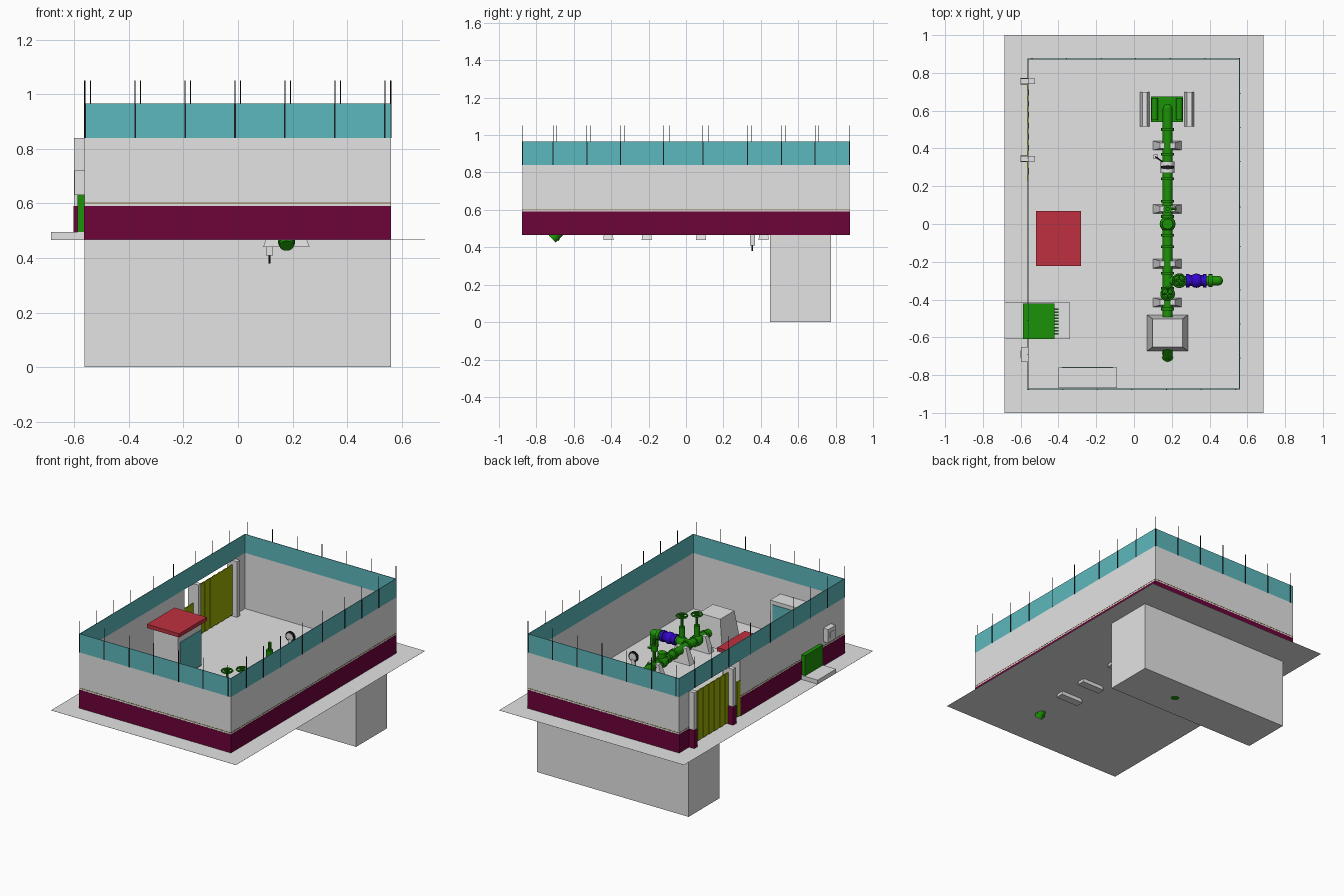
import bpy, bmesh
from mathutils import Vector

cube = bpy.data.objects.get("Cube")
if cube:
    bpy.data.objects.remove(cube, do_unlink=True)


def material(name, *rgb):
    m = bpy.data.materials.new(name)
    m.use_nodes = True
    m.diffuse_color = (*rgb, 1)
    bsdf = next(n for n in m.node_tree.nodes if n.type == 'BSDF_PRINCIPLED')
    bsdf.inputs["Base Color"].default_value = (*rgb, 1)
    return m


GREY = material("concrete grey", .77, .77, .77)
TEAL = material("teal panel", .108, .48, .51)
MAROON = material("maroon paint", .155, .001, .042)
GREEN = material("pipe green", .012, .29, .002)
RED = material("roof red", .52, .03, .05)
BLUE = material("valve blue", .035, .002, .6)
OLIVE = material("gate olive", .33, .42, .001)
DARK = material("dark metal", .012, .012, .016)
BROWN = material("stripe brown", .25, .15, .03)


def finish(bm, name, mat, smooth=False):
    bmesh.ops.recalc_face_normals(bm, faces=bm.faces)
    me = bpy.data.meshes.new(name)
    bm.to_mesh(me)
    bm.free()
    me.materials.append(mat)
    ob = bpy.data.objects.new(name, me)
    bpy.context.scene.collection.objects.link(ob)
    if smooth:
        bpy.ops.object.select_all(action='DESELECT')
        ob.select_set(True)
        bpy.context.view_layer.objects.active = ob
        bpy.ops.object.shade_smooth_by_angle()
    return ob


def box(name, mat, x, y, z, taper=(0, 0)):
    """Box from ranges; taper pulls the top edges inward."""
    bm = bmesh.new()
    bmesh.ops.create_cube(bm, size=1)
    for v in bm.verts:
        sx, sy, top = v.co.x * 2, v.co.y * 2, v.co.z > 0
        v.co = ((x[0] + x[1]) / 2 + sx * ((x[1] - x[0]) / 2 - top * taper[0]),
                (y[0] + y[1]) / 2 + sy * ((y[1] - y[0]) / 2 - top * taper[1]),
                z[1] if top else z[0])
    return finish(bm, name, mat)


def tube(name, mat, a, b, r, sides=16):
    a, b = Vector(a), Vector(b)
    bm = bmesh.new()
    bmesh.ops.create_cone(bm, cap_ends=True, segments=sides, radius1=r, radius2=r, depth=(b - a).length)
    rot = Vector((0, 0, 1)).rotation_difference(b - a).to_matrix().to_4x4()
    bmesh.ops.transform(bm, matrix=rot, verts=bm.verts)
    bmesh.ops.translate(bm, vec=(a + b) / 2, verts=bm.verts)
    return finish(bm, name, mat, True)


def ball(name, mat, c, r):
    bm = bmesh.new()
    bmesh.ops.create_uvsphere(bm, u_segments=16, v_segments=10, radius=r)
    bmesh.ops.translate(bm, vec=c, verts=bm.verts)
    return finish(bm, name, mat, True)


def pipe_run(name, mat, points, r):
    for i, (a, b) in enumerate(zip(points, points[1:])):
        tube(name, mat, a, b, r)
        if i:
            ball(name + "_elbow", mat, a, r)


def hand_wheel(name, mat, x, y, z, r):
    bpy.ops.mesh.primitive_torus_add(location=(x, y, z), major_radius=r, minor_radius=.006,
                                     major_segments=20, minor_segments=6)
    ob = bpy.context.object
    ob.name = name
    ob.data.materials.append(mat)
    for dx, dy in ((r, 0), (0, r)):
        tube(name + "_spoke", mat, (x - dx, y - dy, z), (x + dx, y + dy, z), .005, 6)


G, STRIPE, TOP, FENCE, TIP = .467, .59, .84, .965, 1.05
X0, X1, Y = -.562, .56, .875

# Ground slab and pit below it
box("ground_slab", GREY, (-.685, .685), (-1, 1), (G - .0006, G))
box("pit", GREY, (X0, X1), (.45, .775), (.001, G - .0006))

# Perimeter walls: grey core, maroon skirting and thin stripe on the outside
T = .004
runs = [("front", (X0, X1), (-Y, -Y + T), (0, -1)),
        ("back", (X0, X1), (Y - T, Y), (0, 1)),
        ("right", (X1 - T, X1), (-Y, Y), (1, 0)),
        ("left", (X0, X0 + T), (-Y, .23), (-1, 0)),
        ("left_end", (X0, X0 + T), (.765, Y), (-1, 0))]
for name, xr, yr, (nx, ny) in runs:
    box(name + "_wall", GREY, xr, yr, (G, TOP))

    def skin(label, mat, z, d):
        px = xr if not nx else sorted((xr[nx > 0], xr[nx > 0] + nx * d))
        py = yr if not ny else sorted((yr[ny > 0], yr[ny > 0] + ny * d))
        box(name + label, mat, px, py, z)
    skin("_skirting", MAROON, (G, STRIPE), .0012)
    skin("_stripe", BROWN, (.599, .603), .001)

# Teal fence above the walls
box("front_fence", TEAL, (X0, X1), (-Y, -Y + T), (TOP, FENCE))
box("back_fence", TEAL, (X0, X1), (Y - T, Y), (TOP, FENCE))
box("left_fence", TEAL, (X0, X0 + T), (-Y, Y), (TOP, FENCE))
box("right_fence", TEAL, (X1 - T, X1), (-Y, Y), (TOP, FENCE))


def post(x, y):
    """Slim post with a finer tip above the fence."""
    for r, z in ((.0028, (TOP, FENCE)), (.0014, (FENCE, TIP))):
        box("fence_post", DARK, (x - r, x + r), (y - r, y + r), z)


for i in range(7):
    post(-.56 + i * .183, -Y)
    post(.558 - i * .183, Y)
for y in (-.71, -.53, -.35, -.12, .09, .33, .51, .69):
    post(X1, y)
    post(X0, -y)

# Gates on the left side
for y in (.345, .755):
    box("gate_pillar", GREY, (-.6, -.525), (y - .015, y + .015), (G, TOP))
    box("gate_pillar_base", MAROON, (-.602, X0), (y - .017, y + .017), (G, STRIPE))


def corrugated(name, y0, y1, top):
    n = round((y1 - y0) / .03)
    step = (y1 - y0) / n
    for i in range(n):
        d = .003 * (i % 2)
        box(name, OLIVE, (-.566 + d, -.56 + d), (y0 + i * step, y0 + (i + 1) * step), (.475, top))


corrugated("main_gate", .36, .74, .81)
corrugated("side_gate", .23, .33, .71)

# Guard house with red roof and glazed side
box("house_walls", GREY, (-.49, -.305), (-.2, .05), (G, .765))
box("house_roof", RED, (-.52, -.28), (-.222, .07), (.765, .79))
box("house_glazing", TEAL, (-.306, -.3), (-.18, .045), (.475, .71))

# Kiosk against the front wall
box("kiosk", GREY, (-.4, -.09), (-.868, -.76), (G, .74))
box("kiosk_window", TEAL, (-.38, -.11), (-.762, -.756), (.5, .715))

# Transformer cabinet through the left wall, with cooling fins
box("cabinet_base", GREY, (-.685, -.34), (-.61, -.415), (G, .495))
box("cabinet", GREEN, (-.588, -.42), (-.61, -.42), (.495, .63))
for i in range(9):
    y = -.58 + i * .016
    box("cooling_fin", GREEN, (-.42, -.4), (y - .004, y + .004), (.51, .615))
box("meter_box", GREY, (-.598, X0), (-.73, -.65), (.63, .72))
box("meter_cover", GREY, (-.601, -.598), (-.71, -.67), (.655, .695))

# Main pipe, its supports and anchor block
PX, PZ, R = .178, .55, .026
pipe_run("main_pipe", GREEN, [(PX, -.715, .445), (PX, -.61, PZ), (PX, .61, PZ), (PX, .61, 0)], R)
tube("inlet_flange", GREEN, (PX, -.697, .463), (PX, -.705, .455), .031)
box("anchor_block", GREY, (.07, .285), (-.672, -.482), (G, .66), (.028, .02))
for y in (.415, .08, -.21, -.415):
    box("pipe_support", GREY, (.092, .262), (y - .027, y + .027), (.44, .57), (.045, .012))
for y in (.5, .37, .24, .12, .04, -.06, -.12, -.26, -.34, -.45):
    tube("pipe_flange", GREEN, (PX, y - .007, PZ), (PX, y + .007, PZ), .034)

# Branch with blue valve
BY = -.3
pipe_run("branch_pipe", GREEN, [(PX, BY, PZ), (.445, BY, PZ), (.445, BY, G)], R)
tube("branch_flange", GREEN, (.395, BY, PZ), (.415, BY, PZ), .034)
tube("blue_valve", BLUE, (.275, BY, PZ), (.385, BY, PZ), .029)
ball("blue_valve_body", BLUE, (.33, BY, PZ), .038)
for x in (.285, .375):
    tube("blue_flange", BLUE, (x - .009, BY, PZ), (x + .009, BY, PZ), .036)

# Gate valves with hand wheels
for x, y in ((PX, -.37), (.24, BY)):
    ball("valve_body", GREEN, (x, y, PZ), .037)
    tube("valve_bonnet", GREEN, (x, y, PZ), (x, y, .65), .019)
    tube("valve_stem", GREEN, (x, y, .6), (x, y, .735), .008, 8)
    hand_wheel("valve_wheel", GREEN, x, y, .722, .033)

# Check valve and slim air vent
ball("check_valve", GREEN, (PX, 0, PZ), .042)
tube("check_valve_cap", GREEN, (PX, 0, PZ), (PX, 0, .61), .028)
tube("air_vent_pipe", GREEN, (PX, .08, PZ), (PX, .08, .74), .011, 10)
tube("air_vent_body", GREEN, (PX, .08, .65), (PX, .08, .69), .022)
tube("air_vent_lever", GREEN, (PX, .08, .66), (.225, .08, .66), .007, 8)

# Grey valve with dial and side instrument
tube("grey_valve", GREY, (PX, .27, PZ), (PX, .33, PZ), .037)
tube("grey_valve_neck", GREY, (PX, .3, PZ), (PX, .3, .68), .014)
tube("dial_rim", DARK, (PX, .294, .695), (PX, .306, .695), .034)
tube("dial_face", GREY, (PX, .291, .695), (PX, .309, .695), .025)
pipe_run("instrument_line", DARK, [(.15, .33, .57), (.115, .355, .57), (.115, .355, G)], .004)
box("instrument_foot", GREY, (.102, .128), (.343, .369), (.41, .49))
tube("instrument_probe", DARK, (.115, .355, .38), (.115, .355, .42), .004, 8)

# Rear pump frame
box("pump_base", GREEN, (.09, .26), (.54, .675), (G, .5))
for x in (.032, .268):
    box("pump_rail", GREY, (x, x + .05), (.515, .7), (G, .52), (.012, 0))
for x in (.11, .24):
    tube("pump_side", GREEN, (x, .55, .505), (x, .665, .505), .018)
